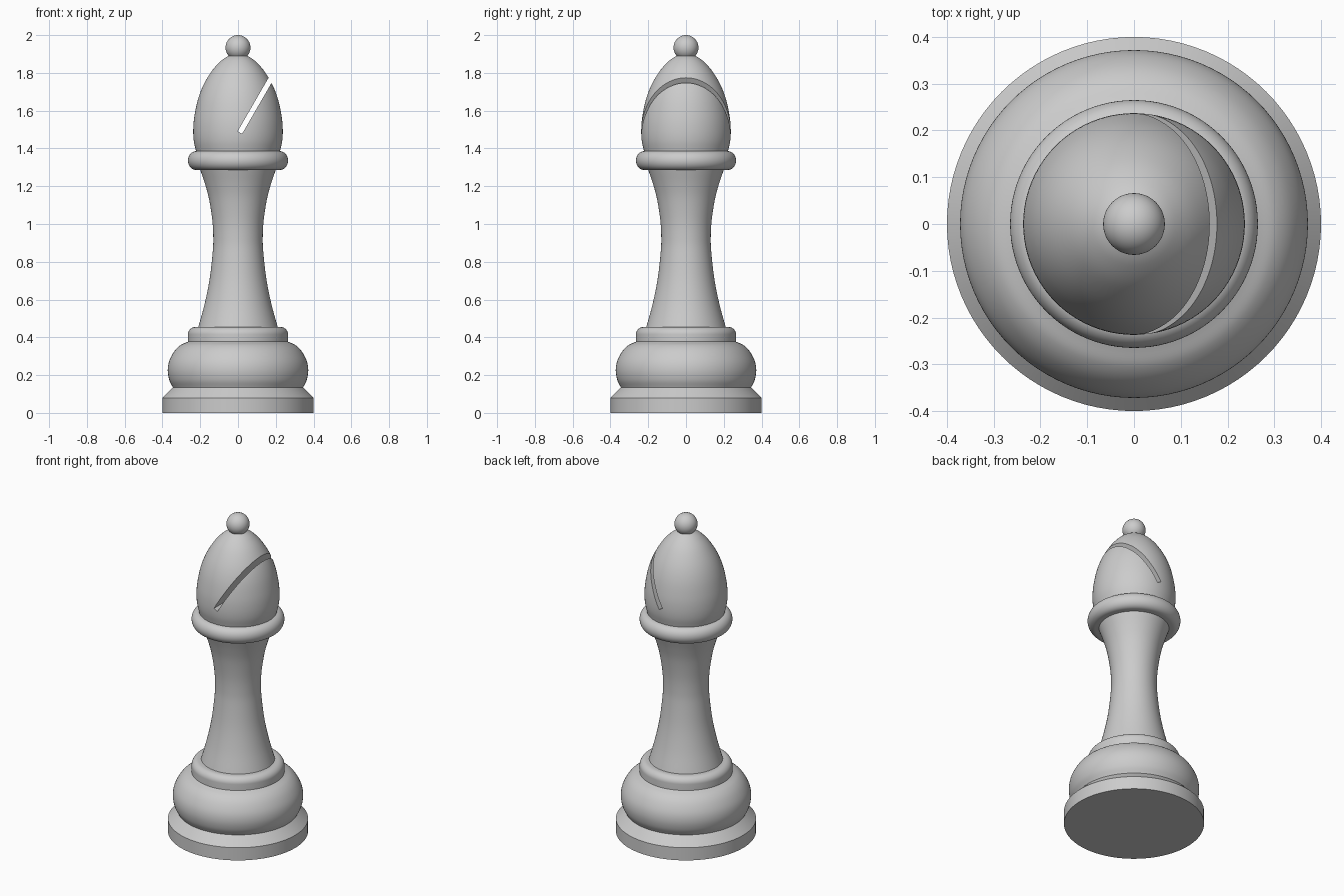
import bpy, bmesh, math
from mathutils import Matrix, Vector

if "Cube" in bpy.data.objects:
    bpy.data.objects.remove(bpy.data.objects["Cube"])

SIDES = 96


def smooth(points, steps=6):
    """Catmull-Rom curve through (radius, z) points."""
    p = [Vector(q) for q in points]
    p = [2 * p[0] - p[1]] + p + [2 * p[-1] - p[-2]]
    out = []
    for i in range(1, len(p) - 2):
        a, b, c, d = p[i - 1:i + 3]
        for s in range(steps):
            t = s / steps
            out.append(0.5 * (2 * b + (c - a) * t + (2 * a - 5 * b + 4 * c - d) * t * t
                              + (3 * b - a - 3 * c + d) * t ** 3))
    return out + [p[-2]]


def arc(r, z, rx, rz, start, end, steps=12):
    """Elliptical arc in the profile plane, angles in degrees."""
    angles = [math.radians(start + (end - start) * i / steps) for i in range(steps + 1)]
    return [(r + rx * math.cos(a), z + rz * math.sin(a)) for a in angles]


def lathe(name, profile):
    """Revolve a (radius, z) profile around the z axis."""
    bm = bmesh.new()
    verts = [bm.verts.new((max(r, 0), 0, z)) for r, z in profile]
    edges = [bm.edges.new(pair) for pair in zip(verts, verts[1:])]
    bmesh.ops.spin(bm, geom=verts + edges, cent=(0, 0, 0), axis=(0, 0, 1),
                   angle=math.tau, steps=SIDES, use_merge=True)
    bmesh.ops.remove_doubles(bm, verts=bm.verts, dist=1e-5)
    bmesh.ops.recalc_face_normals(bm, faces=bm.faces)
    mesh = bpy.data.meshes.new(name)
    bm.to_mesh(mesh)
    bm.free()
    obj = bpy.data.objects.new(name, mesh)
    bpy.context.collection.objects.link(obj)
    return obj


# Foot disc with bevelled top
foot = lathe("foot", [(0, 0), (0.4, 0), (0.4, 0.08), (0.345, 0.135)])

# Rounded base bulge
bulge = lathe("base_bulge", smooth([(0.345, 0.135), (0.364, 0.175), (0.372, 0.225), (0.364, 0.275),
                                    (0.338, 0.325), (0.305, 0.358), (0.265, 0.377)]))

# Ring above the bulge, rounded over at the top
ring = lathe("base_ring", [(0.265, 0.377)] + arc(0.225, 0.415, 0.04, 0.04, 0, 90) + [(0.21, 0.455)])

# Waisted stem
stem = lathe("stem", smooth([(0.21, 0.455), (0.176, 0.58), (0.15, 0.71), (0.134, 0.85), (0.131, 0.93),
                             (0.136, 1.02), (0.153, 1.13), (0.174, 1.21), (0.2, 1.287)]))

# Collar with rounded rim
collar = lathe("collar", [(0.198, 1.286)] + arc(0.221, 1.336, 0.044, 0.05, -90, 90, 20))

# Pointed head
head = lathe("head", [(0, 1.385)] + smooth([(0.222, 1.385), (0.234, 1.44), (0.237, 1.5), (0.231, 1.57),
                                           (0.212, 1.66), (0.181, 1.74), (0.135, 1.815),
                                           (0.088, 1.865), (0.046, 1.893)]) + [(0, 1.893)])

# Ball finial
finial = lathe("finial", arc(0, 1.934, 0.066, 0.066, -42, 90, 20))

# Slanted slot cut through the head
bpy.ops.mesh.primitive_cube_add(size=1)
cutter = bpy.context.object
cutter.name = "slot_cutter"
cutter.hide_render = True
cutter.data.transform(Matrix.Translation((0.01, 0, 1.484)) @ Matrix.Rotation(math.radians(30), 4, 'Y')
                      @ Matrix.Translation((0, 0, 0.25)) @ Matrix.Diagonal((0.027, 0.8, 0.5, 1)))
cut = head.modifiers.new("slot", 'BOOLEAN')
cut.object = cutter
cut.operation = 'DIFFERENCE'
cut.solver = 'EXACT'
bpy.context.view_layer.objects.active = head
bpy.ops.object.modifier_apply(modifier=cut.name)
bpy.data.objects.remove(cutter)

# Smooth shading with crisp creases
bpy.ops.object.select_all(action='DESELECT')
for obj in (foot, bulge, ring, stem, collar, head, finial):
    obj.select_set(True)
bpy.context.view_layer.objects.active = head
bpy.ops.object.shade_smooth_by_angle(angle=math.radians(30))
